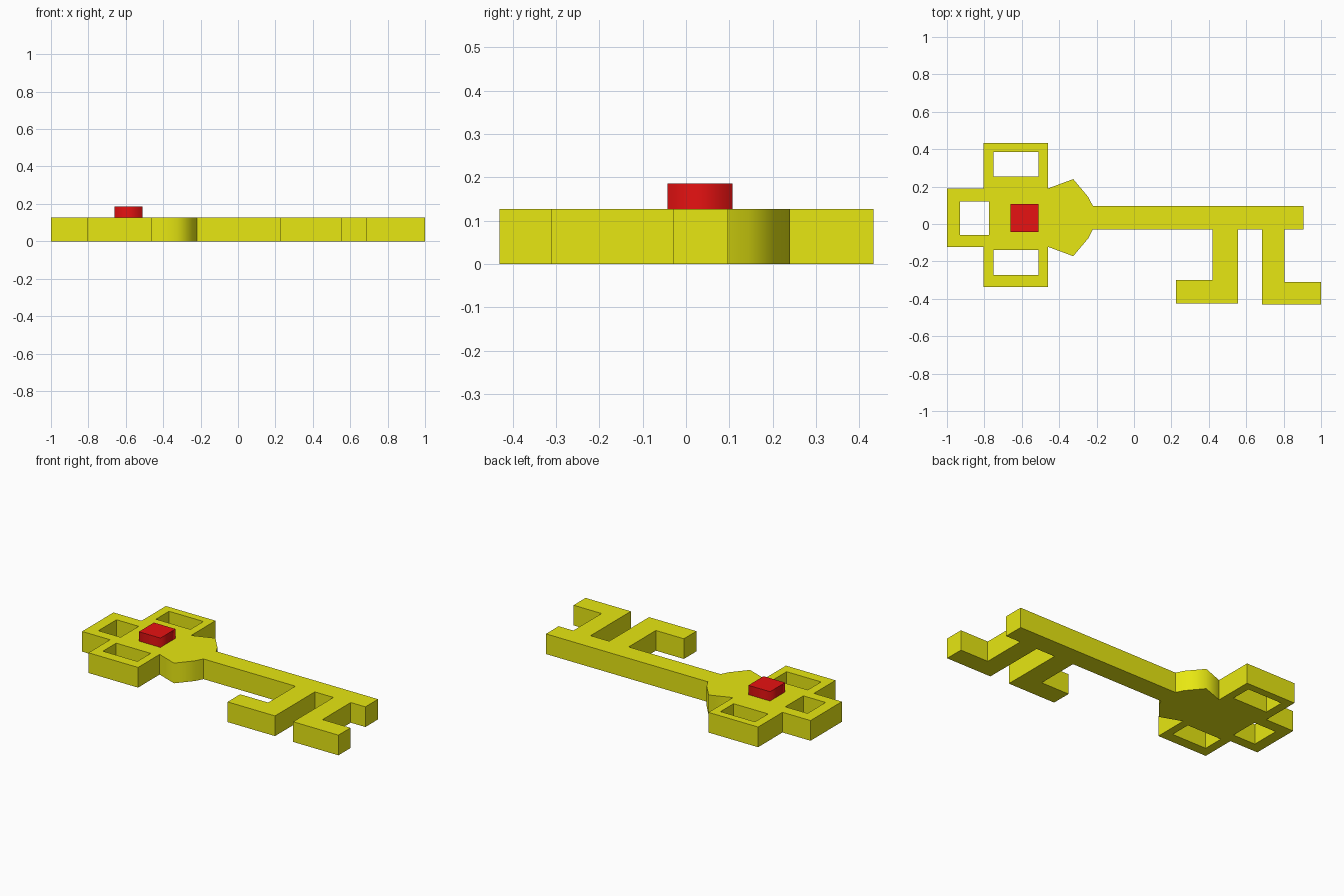
import bpy, bmesh, math

cube = bpy.data.objects.get("Cube")
if cube:
    bpy.data.objects.remove(cube, do_unlink=True)

THICK = 0.127      # key thickness
MID = 0.034        # y of the shaft's centre line
NECK_X = -0.22     # where the collar meets the shaft


def material(name, colour):
    mat = bpy.data.materials.new(name)
    mat.use_nodes = True
    mat.diffuse_color = colour
    mat.node_tree.nodes["Principled BSDF"].inputs["Base Color"].default_value = colour
    return mat


def rect(x0, x1, y0, y1):
    return [(x0, y0), (x1, y0), (x1, y1), (x0, y1)]


def plate(name, loops, z0, z1, mat):
    """Flat solid from closed loops; inner loops become holes."""
    curve = bpy.data.curves.new(name + "_profile", "CURVE")
    curve.dimensions = "2D"
    curve.fill_mode = "BOTH"
    curve.extrude = (z1 - z0) / 2
    for loop in loops:
        spline = curve.splines.new("POLY")
        spline.points.add(len(loop) - 1)
        for point, (x, y) in zip(spline.points, loop):
            point.co = (x, y, 0, 1)
        spline.use_cyclic_u = True
    helper = bpy.data.objects.new(name + "_profile", curve)
    mesh = bpy.data.meshes.new_from_object(helper)
    bpy.data.objects.remove(helper)
    bpy.data.curves.remove(curve)

    # Weld caps to walls and set the height
    bm = bmesh.new()
    bm.from_mesh(mesh)
    bmesh.ops.remove_doubles(bm, verts=bm.verts, dist=0.0005)
    bmesh.ops.translate(bm, verts=bm.verts, vec=(0, 0, (z0 + z1) / 2))
    bmesh.ops.recalc_face_normals(bm, faces=bm.faces)
    bm.to_mesh(mesh)
    bm.free()
    mesh.name = name
    mesh.materials.clear()
    mesh.materials.append(mat)
    obj = bpy.data.objects.new(name, mesh)
    bpy.context.collection.objects.link(obj)
    return obj


yellow = material("yellow", (0.8, 0.8, 0.006, 1))
red = material("red", (0.8, 0.006, 0.006, 1))

# Upper half of the bow and collar, from the left end to the shaft
bow = [(-1, 0.19), (-0.805, 0.19), (-0.805, 0.433), (-0.46, 0.433),
       (-0.46, 0.19), (-0.325, 0.24), (-0.245, 0.145), (NECK_X, 0.097)]
bow_lower = [(x, 2 * MID + (-y if y < 0.4 else -0.405)) for x, y in reversed(bow)]
shaft_low = bow_lower[0][1]

# Shaft end and the two footed teeth
bit = [(0.907, 0.097), (0.907, shaft_low),
       (0.805, shaft_low), (0.805, -0.31), (1, -0.31), (1, -0.43), (0.685, -0.43),
       (0.685, shaft_low), (0.555, shaft_low), (0.555, -0.425), (0.225, -0.425),
       (0.225, -0.3), (0.42, -0.3), (0.42, shaft_low)]

holes = [rect(-0.93, -0.775, -0.06, 0.12),
         rect(-0.75, -0.51, 0.255, 0.385),
         rect(-0.75, -0.51, -0.272, -0.14)]

key = plate("key_body", [bow + bit + bow_lower] + holes, 0, THICK, yellow)

# Rounded collar shading, crisp everywhere else
bpy.ops.object.select_all(action="DESELECT")
key.select_set(True)
bpy.context.view_layer.objects.active = key
bpy.ops.object.shade_smooth_by_angle(angle=math.radians(75))
for edge in key.data.edges:
    if all(abs(key.data.vertices[v].co.x - NECK_X) < 0.002 for v in edge.vertices):
        edge.use_edge_sharp = True

# Raised square gem
plate("gem", [rect(-0.66, -0.51, -0.043, 0.107)], THICK, 0.186, red)
